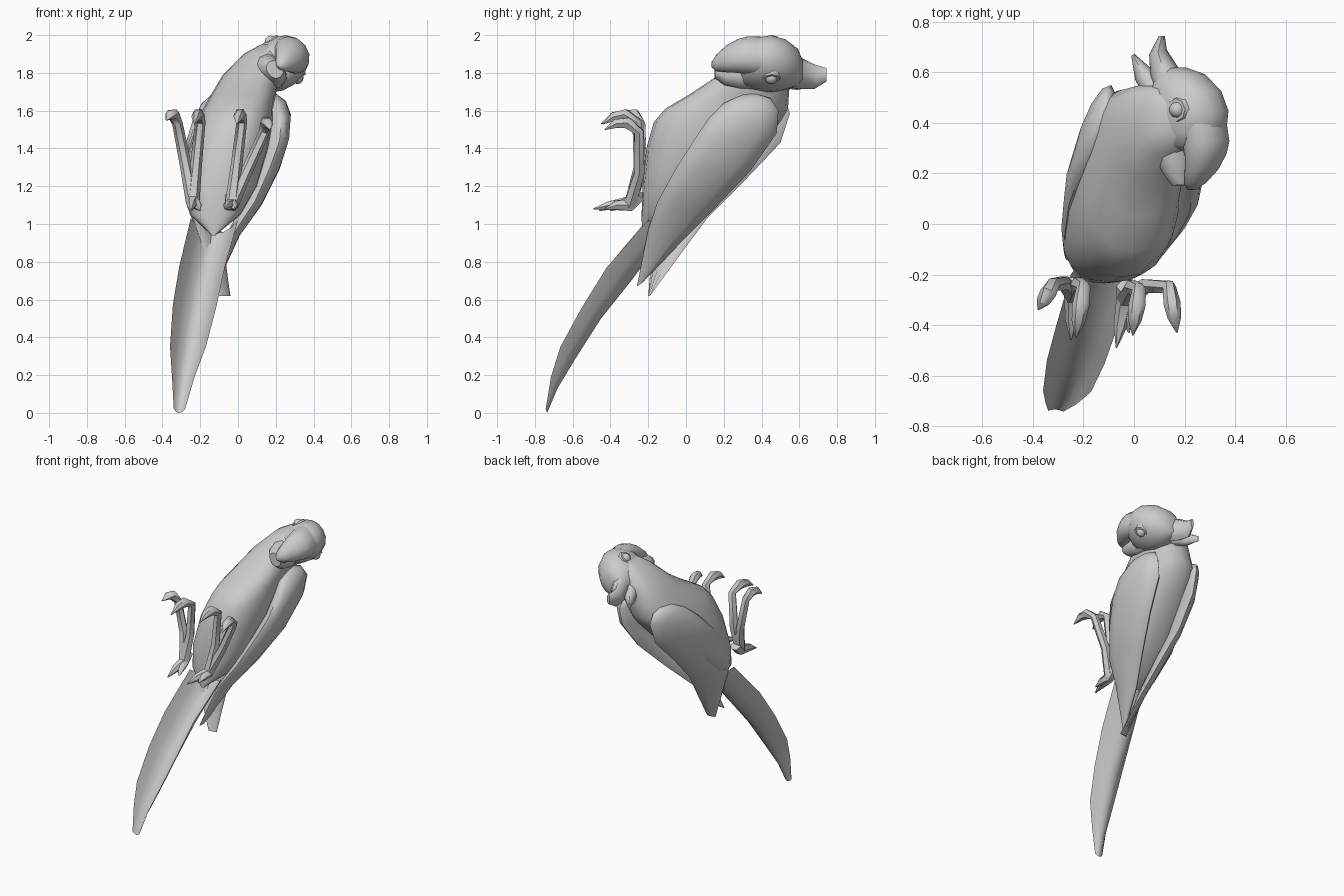
import bpy, bmesh, math
from mathutils import Vector as V


def finish(name, bm):
    bmesh.ops.recalc_face_normals(bm, faces=bm.faces)
    me = bpy.data.meshes.new(name)
    bm.to_mesh(me)
    bm.free()
    ob = bpy.data.objects.new(name, me)
    bpy.context.collection.objects.link(ob)
    bpy.ops.object.select_all(action='DESELECT')
    ob.select_set(True)
    bpy.context.view_layer.objects.active = ob
    bpy.ops.object.shade_smooth_by_angle(angle=math.radians(55))
    return ob


def loft(name, sections, n=14, power=1.0):
    """Skin rings; each section is (centre, half-axis, half-axis)."""
    bm = bmesh.new()
    def bend(t):
        return math.copysign(abs(t) ** power, t)
    rings = []
    for c, u, v in sections:
        rings.append([bm.verts.new(V(c) + V(u) * bend(math.cos(a)) + V(v) * bend(math.sin(a)))
                      for a in (2 * math.pi * i / n for i in range(n))])
    for a, b in zip(rings, rings[1:]):
        for i in range(n):
            j = (i + 1) % n
            bm.faces.new((a[i], a[j], b[j], b[i]))
    bm.faces.new(rings[0])
    bm.faces.new(rings[-1])
    return finish(name, bm)


def tube(name, pts, radii):
    """Tapered six-sided tube along a path."""
    pts = [V(p) for p in pts]
    secs = []
    for i, p in enumerate(pts):
        d = (pts[min(i + 1, len(pts) - 1)] - pts[max(i - 1, 0)]).normalized()
        side = (V((1, 0, 0)) - d * d.x).normalized()
        secs.append((p, side * radii[i], d.cross(side) * radii[i]))
    return loft(name, secs, 6)


# Body: leaning torso from the vent up into the neck
body = [(-.13, -.225, .94, .01, .008), (-.12, -.125, 1.05, .135, .11), (-.09, -.03, 1.2, .195, .20),
        (-.05, .078, 1.4, .21, .288), (-.015, .165, 1.54, .198, .335), (.0, .215, 1.61, .185, .325),
        (.03, .285, 1.69, .17, .26), (.07, .365, 1.79, .15, .19), (.13, .41, 1.9, .10, .13),
        (.17, .42, 1.95, .05, .07)]
loft("body", [((x, y, z), (rx, 0, 0), (0, ry, 0)) for x, y, z, rx, ry in body], 20, .83)


# Folded wings: front edge, back edge and thickness at each station
def wing(name, stations, out):
    secs = []
    for f, b, t in stations:
        f, b = V(f), V(b)
        secs.append(((f + b) / 2, (f - b) / 2, V(out) * t))
    loft(name, secs, 12)


wing("right_wing", [((.19, .3, 1.685), (.18, .37, 1.69), .02), ((.215, .2, 1.64), (.19, .45, 1.665), .05),
                    ((.23, .12, 1.56), (.2, .49, 1.60), .065),
                    ((.22, .04, 1.44), (.18, .48, 1.48), .07), ((.17, -.05, 1.3), (.14, .34, 1.28), .065),
                    ((.09, -.15, 1.12), (.05, .15, 1.08), .055), ((-.01, -.2, .97), (-.04, -.02, .91), .035),
                    ((-.13, -.26, .67), (-.11, -.23, .69), .008)], (1, .2, 0))
wing("left_wing", [((-.14, .37, 1.68), (-.11, .46, 1.68), .02), ((-.18, .27, 1.63), (-.1, .53, 1.645), .045),
                   ((-.22, .18, 1.55), (-.09, .55, 1.585), .06),
                   ((-.26, .07, 1.43), (-.1, .5, 1.43), .06), ((-.275, -.05, 1.27), (-.13, .32, 1.24), .05),
                   ((-.27, -.14, 1.12), (-.11, .12, 1.04), .04), ((-.22, -.17, .98), (-.08, .0, .88), .03),
                   ((-.1, -.2, .62), (-.04, -.19, .62), .006)], (-.9, .35, 0))

# Tail: long arched feather sheet (left edge, ridge, right edge)
tail = [((-.25, -.2, 1.03), (-.12, -.1, .95), (0, -.2, 1.02)),
        ((-.31, -.41, .78), (-.18, -.29, .70), (-.07, -.42, .77)),
        ((-.345, -.54, .57), (-.22, -.45, .50), (-.115, -.55, .56)),
        ((-.36, -.66, .35), (-.26, -.59, .28), (-.17, -.665, .35)),
        ((-.35, -.71, .2), (-.29, -.68, .13), (-.23, -.715, .19)),
        ((-.34, -.74, .02), (-.31, -.735, .0), (-.28, -.743, .02))]
bm = bmesh.new()
rows = []
for l, m, r in tail:
    l, m, r = V(l), V(m), V(r)
    bulge = m - (l + r) / 2
    rows.append([bm.verts.new(l.lerp(r, t) + bulge * 4 * t * (1 - t)) for t in (0, .15, .32, .5, .68, .85, 1)])
for a, b in zip(rows, rows[1:]):
    for i in range(6):
        bm.faces.new((a[i], a[i + 1], b[i + 1], b[i]))
finish("tail", bm)

# Feet: two upper toes and two lower toes each, with hooked claws
upper, lower = (.037, .031, .028, .034, .027, .003), (.037, .037, .027, .003)
feet = {"left": ((-.24, -.285, 1.12), (-.2, -.25, 1.54), (-.23, -.45, 1.53), (-.32, -.24, 1.53), (-.38, -.34, 1.55), (-.25, -.46, 1.07)),
        "right": ((-.033, -.297, 1.1), (.02, -.26, 1.54), (-.005, -.44, 1.53), (.14, -.25, 1.49), (.17, -.43, 1.50), (-.07, -.49, 1.08))}
for side, (heel, knee1, claw1, knee2, claw2, claw3) in feet.items():
    for k, (knee, claw) in enumerate(((knee1, claw1), (knee2, claw2))):
        h, kn, c = V(heel), V(knee), V(claw)
        mid = h.lerp(kn, .45) + V((0, .03, 0))
        top = kn.lerp(c, .35) + V((0, 0, .042))
        tube(f"{side}_upper_toe_{k}", [h, mid, kn, top, top.lerp(c, .5) + V((0, 0, .014)), c], upper)
    h, c = V(heel), V(claw3)
    for k, dx in enumerate((0, .05)):
        e = c + V((dx, dx * 1.2, 0))
        tube(f"{side}_lower_toe_{k}", [h + V((0, .05, .05)), h, h.lerp(e, .55) + V((0, 0, .01)), e], lower)

# Head frame: faces forward, rolled so its left cheek looks upward
O, F = V((.21, .42, 1.842)), V((.06, -1, 0)).normalized()
U, L = V((.8, .05, .6)).normalized(), V((-.6, 0, .8))


def head_part(name, rows, n=14, power=1.0):
    loft(name, [(O + F * f + U * u, L * w, U * h) for f, u, w, h in rows], n, power)


head_part("head", [(-.20, -.05, .05, .05), (-.17, -.02, .095, .10), (-.10, 0, .125, .15), (-.02, .01, .136, .168),
                   (.06, .01, .122, .155), (.11, 0, .1, .12), (.13, 0, .06, .08)], 16, .95)
# Bill: broad hooked upper half and deep lower half
head_part("upper_bill", [(.03, .08, .11, .085), (.10, .085, .105, .09), (.15, .08, .095, .08),
                         (.21, .055, .075, .065), (.26, .02, .045, .045), (.285, .005, .012, .02)], 12)
head_part("lower_bill", [(.03, -.06, .105, .085), (.13, -.06, .1, .08), (.21, -.05, .085, .06),
                         (.265, -.04, .05, .04)], 10, .9)

# Eyes with raised rims
for s, side in ((1, "left"), (-1, "right")):
    p = O - F * .03 + U * .045 + L * s * .118
    loft(side + "_eye_rim", [(p - L * s * .02, F * .06, U * .06), (p + L * s * .012, F * .045, U * .045)], 8)
    bm = bmesh.new()
    bmesh.ops.create_uvsphere(bm, u_segments=10, v_segments=6, radius=.034)
    bmesh.ops.translate(bm, verts=bm.verts, vec=p)
    finish(side + "_eye", bm)

# Swept-back crest feathers
loft("crest_upper", [((.18, .5, 1.84), (0, 0, .11), (.08, .03, 0)), ((.12, .6, 1.80), (0, 0, .085), (.055, .02, 0)),
                     ((.095, .68, 1.78), (0, 0, .065), (.035, .01, 0)), ((.11, .745, 1.79), (0, 0, .035), (.012, 0, 0))], 8)
loft("crest_lower", [((.12, .5, 1.79), (0, 0, .07), (.06, .03, 0)), ((.04, .59, 1.76), (0, 0, .05), (.035, .02, 0)),
                     ((-.005, .67, 1.745), (0, 0, .02), (.006, .004, 0))], 8)
